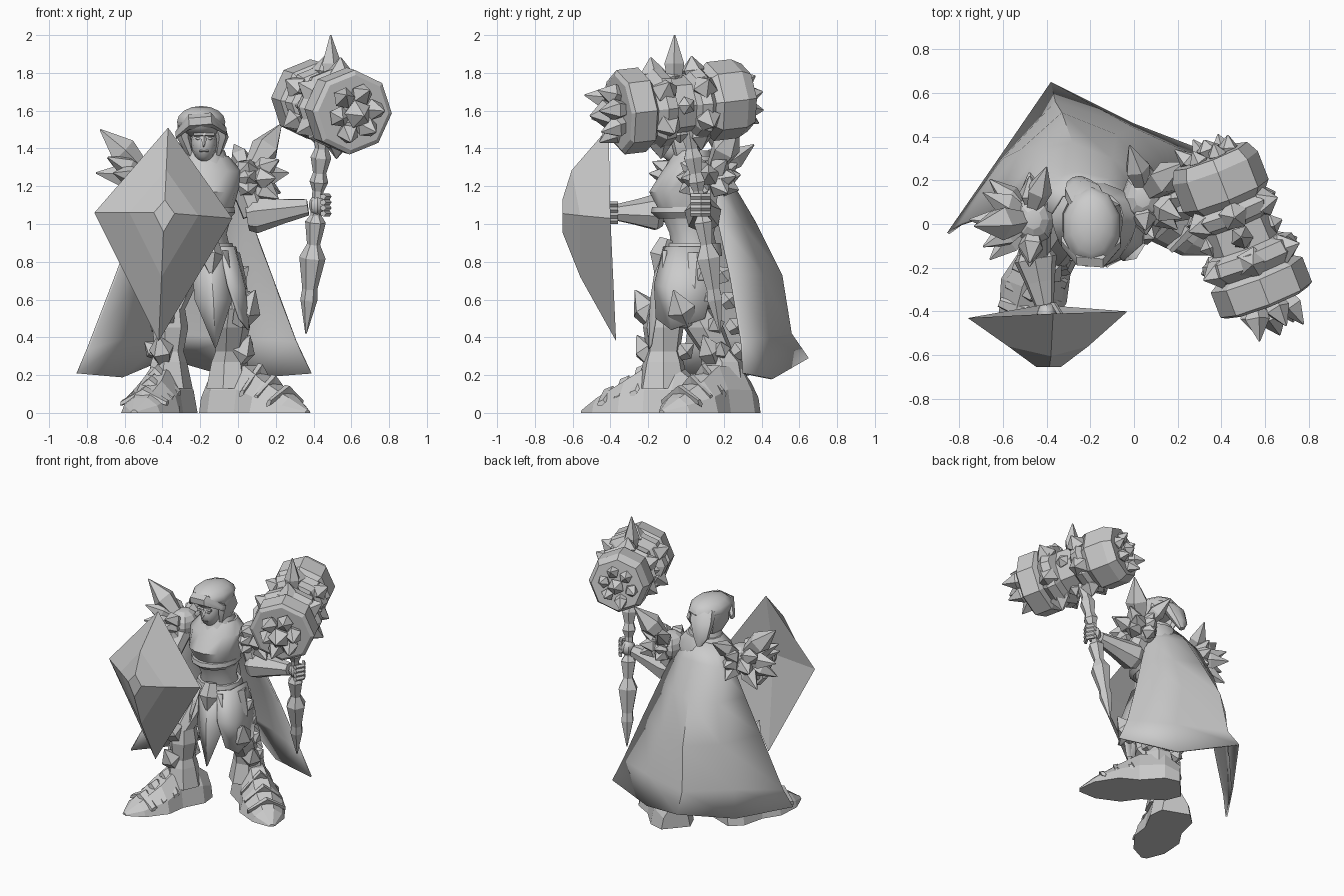
import bpy, bmesh, math, random
from mathutils import Vector

random.seed(4)
cube = bpy.data.objects.get("Cube")
if cube:
    bpy.data.objects.remove(cube, do_unlink=True)
stone = bpy.data.materials.new("light_grey")
stone.use_nodes = True
stone.diffuse_color = (.6, .6, .6, 1)
stone.node_tree.nodes["Principled BSDF"].inputs["Base Color"].default_value = stone.diffuse_color

def finish(name, bm, smooth=None):
    bmesh.ops.recalc_face_normals(bm, faces=bm.faces)
    mesh = bpy.data.meshes.new(name)
    bm.to_mesh(mesh)
    bm.free()
    mesh.materials.append(stone)
    obj = bpy.data.objects.new(name, mesh)
    bpy.context.collection.objects.link(obj)
    if smooth:
        bpy.ops.object.select_all(action='DESELECT')
        obj.select_set(True)
        bpy.context.view_layer.objects.active = obj
        bpy.ops.object.shade_smooth_by_angle(angle=math.radians(smooth))
    return obj

def bridge(bm, rows, closed=True, caps=False):
    rings = [[bm.verts.new(p) for p in row] for row in rows]
    n = len(rings[0])
    for low, high in zip(rings, rings[1:]):
        for i in range(n if closed else n - 1):
            j = (i + 1) % n
            bm.faces.new((low[i], low[j], high[j], high[i]))
    if caps:
        bm.faces.new(rings[0])
        bm.faces.new(rings[-1])
    return rings

def add_tube(bm, rows, sides, axis=None, turn=0):
    """Loft ellipses; each row is a centre and two radii."""
    axis = Vector(axis) if axis else Vector(rows[-1][0]) - Vector(rows[0][0])
    rot = Vector((0, 0, 1)).rotation_difference(axis)
    turns = [math.tau * (i + turn) / sides for i in range(sides)]
    bridge(bm, [[Vector(c) + rot @ Vector((a * math.cos(t), b * math.sin(t), 0)) for t in turns]
                for c, a, b in rows], caps=True)

def tube(name, rows, sides=8, axis=None, turn=0, smooth=None):
    bm = bmesh.new()
    add_tube(bm, rows, sides, axis, turn)
    return finish(name, bm, smooth)

def crystals(name, items):
    bm = bmesh.new()
    for base, tip, r in items:
        base, tip = Vector(base), Vector(tip)
        rows = [(base, r * .6, r * .6), (base.lerp(tip, .45), r, r), (tip, .004, .004)]
        add_tube(bm, rows, 5, turn=random.random())
    return finish(name, bm)

def ball(name, centre, size, smooth=50, detail=12):
    bm = bmesh.new()
    bmesh.ops.create_uvsphere(bm, u_segments=detail, v_segments=8, radius=1)
    for v in bm.verts:
        v.co = Vector(centre) + Vector(v.co[i] * size[i] for i in range(3))
    return finish(name, bm, smooth)

def sheet(name, rows):
    bm = bmesh.new()
    bridge(bm, rows, closed=False)
    finish(name, bm, 40).modifiers.new("Thickness", 'SOLIDIFY').thickness = .012

# Kite shield: bulging front rings, rim and shallow hollow back
bm = bmesh.new()
hub = Vector((-.39, 0, 1.06))
rim = [Vector(p) for p in ((-.37, -.41, 1.51), (-.03, -.4, 1.03), (-.42, -.37, .38), (-.76, -.43, 1.06))]
rows = []
for s, y in ((.15, -.655), (.5, -.56)):
    rows.append([Vector((v.x, y - (.045 if i == 0 and s == .5 else 0), v.z))
                 for i, v in enumerate(hub.lerp(p, s) for p in rim)])
rings = bridge(bm, rows + [rim])
bm.faces.new(rings[0])
back = bm.verts.new(hub + Vector((0, -.47, 0)))
for i in range(4):
    bm.faces.new((rings[-1][i], rings[-1][(i + 1) % 4], back))
finish("shield", bm)

# Cape sloping off the shoulders to a trailing point behind
sheet("cape", [
    [(-.855, -.04, .21), (-.62, .3, .19), (-.38, .65, .29), (0, .46, .18), (.39, .31, .21)],
    [(-.8, 0, .34), (-.6, .3, .4), (-.36, .56, .42), (0, .44, .4), (.31, .3, .38)],
    [(-.65, .05, .73), (-.52, .34, .73), (-.33, .51, .73), (-.08, .41, .73), (.18, .24, .73)],
    [(-.55, .09, 1), (-.46, .29, 1), (-.28, .37, 1.01), (-.1, .3, 1), (.08, .18, 1)],
    [(-.46, .1, 1.2), (-.41, .2, 1.22), (-.26, .24, 1.23), (-.12, .21, 1.22), (0, .14, 1.21)],
    [(-.38, .05, 1.33), (-.33, .13, 1.34), (-.22, .15, 1.35), (-.12, .13, 1.34), (-.05, .06, 1.33)]])

# Torso, breastplate rim, belt and gorget
for name, sides, rows in (
        ("torso", 14, ((.05, .82, .15, .13), (.03, .95, .12, .12), (.02, 1.06, .15, .16), (0, 1.17, .18, .2),
                       (.03, 1.28, .2, .16), (.04, 1.36, .13, .11))),
        ("breastplate_rim", 12, ((0, 1.03, .14, .15), (0, 1.06, .165, .185), (0, 1.09, .16, .18))),
        ("belt", 10, ((.04, .83, .17, .16), (.04, .9, .15, .15))),
        ("gorget", 12, ((.02, 1.3, .14, .13), (.03, 1.39, .11, .1), (.03, 1.37, .08, .08))),
        ("neck", 8, ((.02, 1.28, .06, .06), (-.02, 1.42, .06, .07)))):
    tube(name, [((-.18, y, z), a, b) for y, z, a, b in rows], sides, (0, 0, 1), smooth=40)
crystals("belt_buckle", [((-.15, -.1, .92), (-.14, -.16, .72), .07)])

# Head, face and swept hood
ball("face", (-.18, -.06, 1.43), (.068, .09, .105))
crystals("nose", [((-.18, -.13, 1.47), (-.182, -.17, 1.41), .015)])
for side in (-1, 1):
    x = -.18 + side * .03
    tube("brow", [((x + d, -.135, 1.473), .01, .012) for d in (-.025, .025)], 5)
    ball("eye", (x, -.132, 1.452), (.014, .01, .007))
    tube("hood_side", [((-.18 + side * .07, 0, 1.36), .02, .06), ((-.19 + side * .1, .01, 1.46), .04, .1),
                       ((-.2 + side * .08, 0, 1.56), .04, .1)], 7, (0, 0, 1), smooth=40)
tube("mouth", [((x, -.135, 1.388), .006, .008) for x in (-.205, -.155)], 5)
ball("hood", (-.195, -.01, 1.54), (.135, .18, .085), 35, 10)
tube("hood_back", [((-.2, .08, 1.57), .09, .06), ((-.23, .14, 1.5), .09, .06), ((-.25, .18, 1.4), .06, .04),
                   ((-.25, .2, 1.34), .02, .02)], 9, (0, 0, 1), smooth=40)
tube("hood_fringe", [((-.33, -.08, 1.47), .02, .03), ((-.26, -.15, 1.54), .04, .045),
                     ((-.14, -.16, 1.55), .04, .045), ((-.06, -.08, 1.49), .02, .03)], 6, smooth=40)

# Shoulder crystals fanned around each shoulder, with one tall crown
for name, side, hub, reach, crown in (("right_shoulder", -1, (-.46, .02, 1.24), .28, (-.27, -.03, .26)),
                                      ("left_shoulder", 1, (.04, .12, 1.24), .22, (.19, .16, .29))):
    hub, crown = Vector(hub), Vector(crown)
    ball(name + "_plate", hub, (.1, .12, .1), 20, 8)
    items = [(hub + crown * .2, hub + crown, .08),
             (hub + Vector((0, .05, .05)), hub + Vector((-side * .06, .24, .18)), .06)]
    for lift, count in ((-.45, 4), (.05, 5), (.5, 4)):
        for i in range(count):
            a = math.radians(-85 + 170 * i / (count - 1))
            d = Vector((side * math.cos(a), math.sin(a), lift + random.uniform(-.1, .1))).normalized()
            items.append((hub + d * .06, hub + d * reach * (.75 + .3 * math.cos(a)), .06))
    crystals(name + "_crystals", items)

# Arms, flared cuffs and gripping hands
for name, joints in (("left", ((.03, .1, 1.22), (.09, .09, 1.05), (.37, .08, 1.09), (.42, .08, 1.1))),
                     ("right", ((-.46, .02, 1.22), (-.45, -.16, 1.06), (-.41, -.37, 1.06), (-.4, -.41, 1.06)))):
    shoulder, elbow, wrist, hand = map(Vector, joints)
    tube(name + "_upper_arm", [(shoulder, .08, .08), (elbow, .07, .07)], smooth=40)
    tube(name + "_cuff", [(elbow.lerp(wrist, t), r, r) for t, r in ((-.15, .08), (0, .1), (.5, .07), (1, .045))], 7)
    ball(name + "_hand", hand, (.045, .055, .055), 30, 8)
    for i in range(4):
        c = hand + Vector((.03, 0, .045 - i * .03))
        tube(name + "_finger", [(c + Vector((x, y, 0)), .016, .016) for x, y in ((0, -.055), (.03, 0), (0, .05))],
             5, (0, 1, 0))

# Faceted hammer handle
bottom, top = Vector((.36, .18, .42)), Vector((.46, .0, 1.6))
handle = [(0, .004), (.15, .045), (.2, .04), (.34, .07), (.4, .035), (.5, .055), (.53, .03), (.64, .03),
          (.68, .05), (.72, .035), (.79, .055), (.83, .035), (.89, .05), (1, .06)]
tube("hammer_handle", [(bottom.lerp(top, t), r, r) for t, r in handle], 6)

# Hammer head: octagonal lofted blocks, collars of crystals and clustered ends
front, rear = Vector((.61, -.36, 1.59)), Vector((.35, .31, 1.67))
profile = [(0, .2), (.02, .225), (.19, .225), (.22, .19), (.28, .23), (.36, .22), (.39, .16), (.54, .155),
           (.57, .19), (.64, .21), (.68, .18), (.73, .21), (.92, .21), (1, .18)]
tube("hammer_head", [(front.lerp(rear, t), r, r) for t, r in profile], 8, turn=.5)
axis = (rear - front).normalized()
across = axis.cross(Vector((0, 0, 1))).normalized()
up = across.cross(axis)

def radial(i, count):
    return across * math.sin(math.tau * i / count) + up * math.cos(math.tau * i / count)

items = [(front.lerp(rear, .46) + up * .1, Vector((.49, -.06, 2)), .055)]
for end, out, reach, size in ((front, -axis, .16, .06), (rear, axis, .08, .045)):
    items.append((end, end + out * reach, size * 1.3))
    for i in range(6):
        d = radial(i + .3, 6)
        tip = end + d * random.uniform(.1, .16) + out * reach * random.uniform(.6, 1.05)
        items.append((end + d * .08 - out * .03, tip, size))
for t, count, r, size in ((.3, 6, .27, .075), (.62, 6, .25, .07), (.46, 4, .2, .05)):
    c = front.lerp(rear, t)
    items += [(c + radial(i, count) * .12, c + radial(i, count) * r, size) for i in range(count)]
crystals("hammer_crystals", items)

# Legs, greaves, long pointed boots with overlapping plates, and leg spikes
for name, outer, joints in (
        ("left", 1, ((-.08, .06, .85), (-.03, .04, .55), (-.05, .19, .27), (-.14, .32, 0), (.37, -.13, 0))),
        ("right", -1, ((-.26, .04, .85), (-.36, -.12, .55), (-.37, -.12, .27), (-.32, .06, 0), (-.55, -.55, 0)))):
    hip, knee, ankle, heel, toe = map(Vector, joints)
    outer, rise = Vector((outer, 0, 0)), Vector((0, 0, .1))
    tube(name + "_thigh", [(hip, .09, .1), (hip.lerp(knee, .5), .1, .11), (knee, .08, .09)], 8, (0, 0, 1), smooth=30)
    tube(name + "_greave", [(knee, .08, .09), (knee.lerp(ankle, .35), .1, .11), (knee.lerp(ankle, .8), .08, .09),
                            (ankle, .1, .11), (ankle - rise * 1.4, .13, .14)], 7, (0, 0, 1))
    way = (toe - heel).normalized()
    side = Vector((-way.y, way.x, 0))
    outline = ((-1, 0), (-.85, .5), (-.35, 1), (.35, 1), (.85, .5), (1, 0))
    bm = bmesh.new()
    bridge(bm, [[heel.lerp(toe, t) + side * wide * a + rise * high * b for a, b in outline] for t, wide, high in (
        (0, .1, 1.6), (.15, .15, 2.4), (.4, .13, 2.5), (.6, .16, 1.7), (.85, .11, .8), (1, .02, .15))], caps=True)
    finish(name + "_boot", bm)
    for t, h in ((.48, .23), (.62, .17), (.76, .115)):
        c = heel.lerp(toe, t) + Vector((0, 0, h))
        drop = Vector((0, 0, h * .55))
        tube(name + "_boot_plate", [(c - side * .13 - drop, .015, .025), (c, .025, .045),
                                    (c + side * .13 - drop, .015, .025)], 5, side)
    items = [(knee + way * .05 - rise * .8, knee + way * .16 + rise, .08),
             (ankle + way * .06, ankle + way * .15 + rise * 1.4, .07)]
    for i in range(4):
        c = hip.lerp(ankle, .25 + i * .23)
        items.append((c + outer * .05, c + outer * .13 + rise * .7, .055))
        items.append((c + Vector((0, .07, 0)), c + Vector((0, .15, .06)), .055))
    crystals(name + "_leg_spikes", items)

# Hanging waist plates and pointed front cloth
sheet("front_cloth", [[(-.25, -.1, .86), (-.15, -.15, .86), (-.05, -.11, .86)],
                      [(-.23, -.15, .6), (-.13, -.19, .6), (-.03, -.15, .6)],
                      [(-.13, -.19, .36), (-.12, -.2, .34), (-.11, -.19, .36)]])
for side in (-1, 1):
    sheet("hip_plate", [[(-.16 + side * x, y, z) for x, y, z in row] for row in (
        ((.07, -.12, .88), (.14, -.05, .88), (.15, .12, .88)), ((.11, -.17, .68), (.2, -.09, .66), (.21, .14, .66)),
        ((.17, -.16, .5), (.22, -.08, .44), (.22, .1, .5)))])
